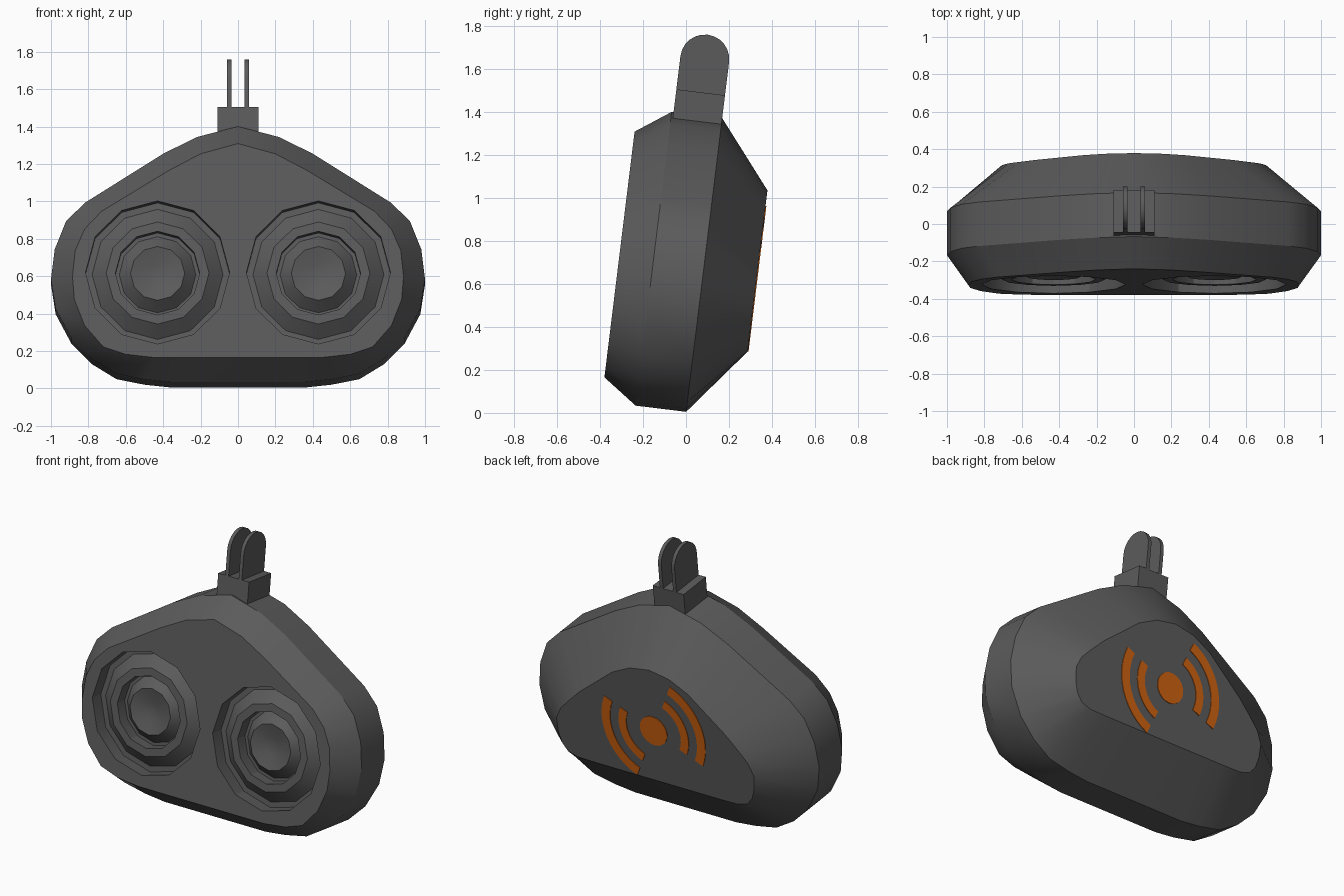
import bpy, bmesh, math
from mathutils import Matrix

if "Cube" in bpy.data.objects:
    bpy.data.objects.remove(bpy.data.objects["Cube"])

TILT = Matrix.Rotation(math.radians(-7), 4, 'X')   # whole model leans back


def material(name, rgb):
    m = bpy.data.materials.new(name)
    m.diffuse_color = (*rgb, 1)
    m.use_nodes = True
    m.node_tree.nodes["Principled BSDF"].inputs["Base Color"].default_value = m.diffuse_color
    return m


GREY = material("dark_grey", (0.105, 0.105, 0.105))
ORANGE = material("orange", (0.62, 0.12, 0.005))


def finish(bm, name, mat, angle=30):
    bmesh.ops.recalc_face_normals(bm, faces=bm.faces)
    bm.transform(TILT)
    me = bpy.data.meshes.new(name)
    bm.to_mesh(me)
    bm.free()
    me.materials.append(mat)
    me.shade_smooth()
    me.set_sharp_from_angle(angle=math.radians(angle))
    ob = bpy.data.objects.new(name, me)
    bpy.context.collection.objects.link(ob)
    return ob


def ring(bm, half, depth):
    """Closed outline from a right-hand half profile, mirrored in x."""
    pts = half + [(-x, z) for x, z in reversed(half[1:])]
    return [bm.verts.new((x, depth, z)) for x, z in pts]


def circle(bm, cx, cz, r, depth, n=12):
    return [bm.verts.new((cx + r * math.sin(math.tau * i / n), depth,
                          cz + r * math.cos(math.tau * i / n))) for i in range(n)]


def bridge(bm, a, b):
    n = len(a)
    for i in range(n):
        j = (i + 1) % n
        bm.faces.new((a[i], a[j], b[j], b[i]))


def loop_edges(bm, ring_verts):
    return [bm.edges.get((v, ring_verts[i - 1])) or bm.edges.new((v, ring_verts[i - 1]))
            for i, v in enumerate(ring_verts)]


# Housing outlines: front face, widest section, back face
front = [(0, 1.27), (.2, 1.215), (.37, 1.125), (.73, .905), (.82, .81), (.87, .695),
         (.885, .555), (.875, .43), (.82, .29), (.72, .175), (.6, .135), (.45, .118), (.33, .118)]
outer = [(0, 1.382), (.22, 1.325), (.4, 1.235), (.82, .97), (.92, .87), (.98, .72),
         (1, .56), (.975, .4), (.89, .24), (.78, .13), (.65, .05), (.5, .02), (.36, .005)]
back = [(0, 1.074), (.14, 1.05), (.27, .985), (.52, .78), (.61, .69), (.67, .625),
        (.705, .55), (.70, .46), (.68, .39), (.64, .34), (.57, .32), (.45, .318), (.3, .318)]

bm = bmesh.new()
rings = [ring(bm, front, -.397), ring(bm, outer, -.237), ring(bm, outer, 0), ring(bm, back, .25)]
for a, b in zip(rings, rings[1:]):
    bridge(bm, a, b)
bm.faces.new(rings[-1])

# Two stepped round recesses, each a turned profile (radius, depth)
profile = [(.385, -.397), (.385, -.31), (.35, -.31), (.275, -.37), (.225, -.37),
           (.225, -.295), (.205, -.295), (.145, -.355), (.10, -.343), (.05, -.333)]
edges = loop_edges(bm, rings[0])
for cx in (-.43, .43):
    steps = [circle(bm, cx, .576, r, d) for r, d in profile]
    for a, b in zip(steps, steps[1:]):
        bridge(bm, a, b)
    tip = bm.verts.new((cx, -.325, .576))
    for i, v in enumerate(steps[-1]):
        bm.faces.new((steps[-1][i - 1], v, tip))
    edges += loop_edges(bm, steps[0])
# Front face with round holes
bmesh.ops.triangle_fill(bm, edges=edges, use_beauty=True, use_dissolve=False)
finish(bm, "housing", GREY)


def plate(bm, x0, x1, pts):
    """Extrude a (depth, height) outline along x."""
    a, b = ([bm.verts.new((x, d, z)) for d, z in pts] for x in (x0, x1))
    bridge(bm, a, b)
    bm.faces.new(a)
    bm.faces.new(b)


# Mount block on top
bm = bmesh.new()
plate(bm, -.11, .11, [(-.228, 1.34), (0, 1.34), (0, 1.489), (-.228, 1.489)])
finish(bm, "mount_block", GREY)

# Two round-topped mounting tabs
tab = [(-.228, 1.47), (0, 1.47)] + [
    (-.114 + .114 * math.cos(math.pi * i / 12), 1.645 + .114 * math.sin(math.pi * i / 12))
    for i in range(13)]
for side, s in (("left", -1), ("right", 1)):
    bm = bmesh.new()
    plate(bm, s * .036, s * .059, tab)
    finish(bm, "mount_tab_" + side, GREY)


# Painted disc and arcs on the back, as thin plates
def arc_plate(name, r0, r1, mid, half, n=12):
    bm = bmesh.new()
    ang = [math.radians(mid - half + 2 * half * i / n) for i in range(n + 1)]
    if r0:
        quads = [((r0, a), (r1, a), (r1, b), (r0, b)) for a, b in zip(ang, ang[1:])]
    else:
        quads = [[(r1, a) for a in ang[:-1]]]
    for q in quads:
        bm.faces.new([bm.verts.new((-r * math.cos(a), .249, .66 + r * math.sin(a))) for r, a in q])
    bmesh.ops.remove_doubles(bm, verts=bm.verts, dist=1e-5)
    out = bmesh.ops.extrude_face_region(bm, geom=bm.faces[:])['geom']
    bmesh.ops.translate(bm, vec=(0, .005, 0),
                        verts=[g for g in out if isinstance(g, bmesh.types.BMVert)])
    finish(bm, name, ORANGE)


arc_plate("back_disc", 0, .097, 0, 180, 20)
for side, mid in (("left", 22), ("right", 202)):
    arc_plate("inner_arc_" + side, .195, .25, mid, 45)
    arc_plate("outer_arc_" + side, .31, .37, mid, 45)
